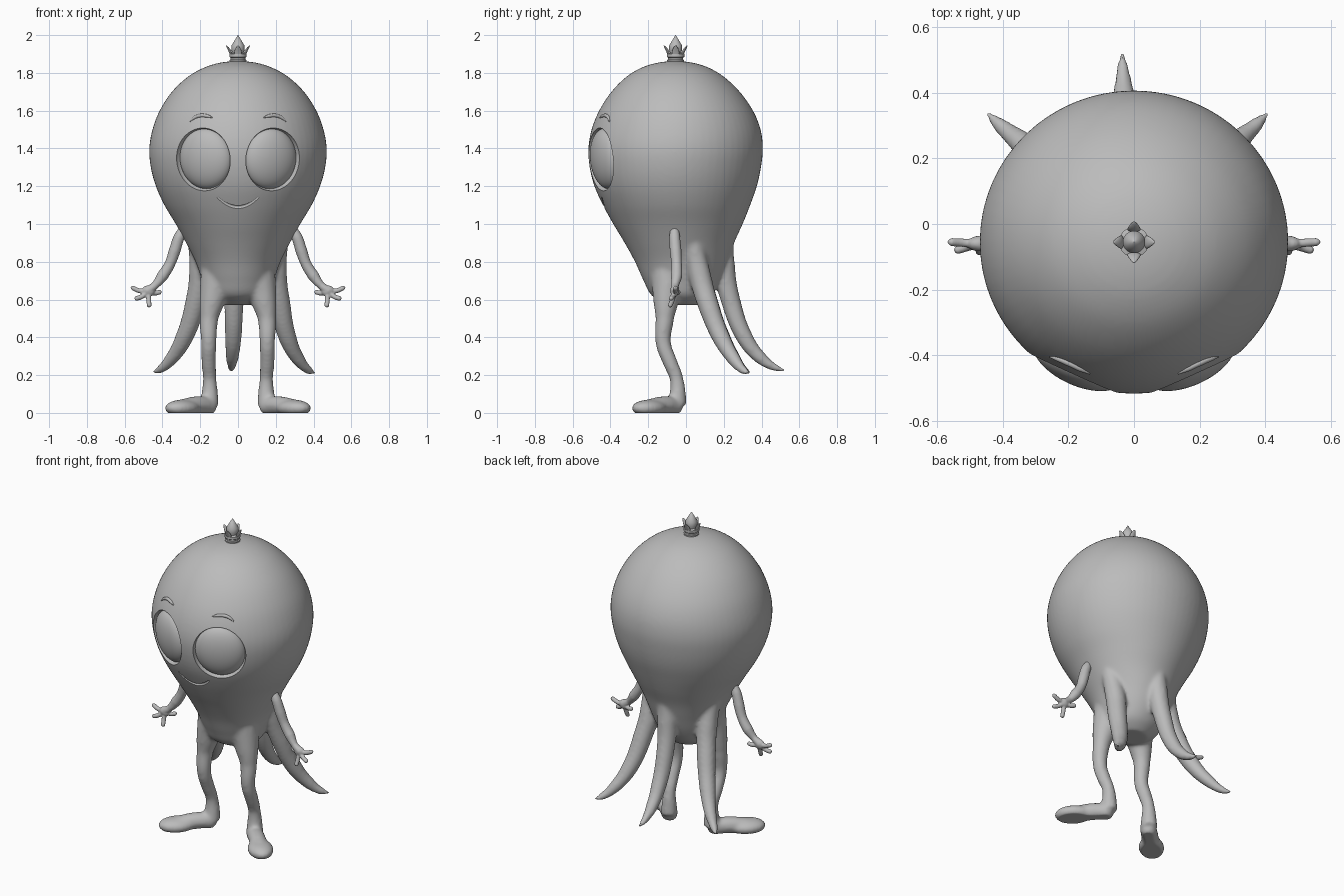
import bpy, bmesh, math
from mathutils import Vector, Matrix

old = bpy.data.objects.get("Cube")
if old:
    bpy.data.objects.remove(old)

clay = bpy.data.materials.new("clay_grey")
clay.use_nodes = True
clay.diffuse_color = (0.5, 0.5, 0.5, 1)
clay.node_tree.nodes["Principled BSDF"].inputs["Base Color"].default_value = (0.5, 0.5, 0.5, 1)


def add(name, mesh, angle=180):
    """Link a mesh as a smooth, coloured object."""
    ob = bpy.data.objects.new(name, mesh)
    bpy.context.scene.collection.objects.link(ob)
    mesh.materials.clear()
    mesh.materials.append(clay)
    mesh.shade_smooth()
    if angle < 180:
        mesh.set_sharp_from_angle(angle=math.radians(angle))
    return ob


def bake(ob):
    """Mesh of the object with its modifiers applied."""
    deps = bpy.context.evaluated_depsgraph_get()
    deps.update()
    return bpy.data.meshes.new_from_object(ob.evaluated_get(deps))


def to_mesh(bm, name):
    bmesh.ops.recalc_face_normals(bm, faces=bm.faces)
    mesh = bpy.data.meshes.new(name)
    bm.to_mesh(mesh)
    bm.free()
    return mesh


def tube(points):
    """Round tapering tube through (x, y, z, radius) points."""
    curve = bpy.data.curves.new("path", 'CURVE')
    curve.dimensions = '3D'
    curve.bevel_depth, curve.bevel_resolution = 1, 6
    curve.resolution_u, curve.use_fill_caps = 8, True
    spline = curve.splines.new('BEZIER')
    spline.bezier_points.add(len(points) - 1)
    for bp, (x, y, z, r) in zip(spline.bezier_points, points):
        bp.co, bp.radius = (x, y, z), r
        bp.handle_left_type = bp.handle_right_type = 'AUTO'
    ob = bpy.data.objects.new("path", curve)
    bpy.context.scene.collection.objects.link(ob)
    mesh = bake(ob)
    bpy.data.objects.remove(ob)
    bm = bmesh.new()
    bm.from_mesh(mesh)
    bmesh.ops.remove_doubles(bm, verts=bm.verts, dist=0.0001)
    return to_mesh(bm, "tube")


def ellipsoid(centre, radii, rot=Matrix()):
    bm = bmesh.new()
    mat = Matrix.Translation(centre) @ rot @ Matrix.Diagonal((*radii, 1))
    bmesh.ops.create_uvsphere(bm, u_segments=64, v_segments=32, radius=1, matrix=mat)
    return to_mesh(bm, "ellipsoid")


def loft(rows, steps=1, sides=64):
    """Stack of elliptical rings from (z, half width, front y, back y) rows."""
    rows = [Vector(r) for r in rows]
    pad = [rows[0]] + rows + [rows[-1]]
    rings = []
    for a, b, c, d in zip(pad, pad[1:], pad[2:], pad[3:]):
        for i in range(steps):
            t = i / steps
            rings.append(b + ((c - a) * t + (2 * a - 5 * b + 4 * c - d) * t * t
                              + (3 * b - a - 3 * c + d) * t ** 3) / 2)
    rings.append(rows[-1])
    bm = bmesh.new()
    prev = None
    for z, rx, front, back in rings:
        cur = []
        for k in range(sides):
            a = math.tau * k / sides
            y = (front + back) / 2 + (back - front) / 2 * math.sin(a)
            cur.append(bm.verts.new((rx * math.cos(a), y, z)))
        if prev:
            for k in range(sides):
                n = (k + 1) % sides
                bm.faces.new((prev[k], prev[n], cur[n], cur[k]))
        else:
            bm.faces.new(cur)
        prev = cur
    bm.faces.new(prev)
    return to_mesh(bm, "loft")


def fuse(name, meshes, voxel, iterations):
    """Melt overlapping meshes into one soft skin."""
    bm = bmesh.new()
    for m in meshes:
        bm.from_mesh(m)
    ob = add(name, to_mesh(bm, name))
    mod = ob.modifiers.new("melt", 'REMESH')
    mod.mode, mod.voxel_size = 'VOXEL', voxel
    mod = ob.modifiers.new("soften", 'SMOOTH')
    mod.iterations = iterations
    mesh = bake(ob)
    bpy.data.objects.remove(ob)
    for v in mesh.vertices:          # soles stand flat on the floor
        v.co.z = max(v.co.z, 0)
    return add(name, mesh)


def mirrored(points, side):
    return [(p[0] * side, *p[1:]) for p in points]


# Head and torso
torso = loft([
    (0.57, 0.09, -0.09, 0.07), (0.62, 0.16, -0.18, 0.13), (0.7, 0.19, -0.225, 0.18),
    (0.8, 0.225, -0.27, 0.22), (0.9, 0.275, -0.325, 0.255), (1.0, 0.33, -0.385, 0.3),
    (1.1, 0.39, -0.44, 0.34), (1.2, 0.435, -0.485, 0.375), (1.3, 0.462, -0.51, 0.397),
    (1.4, 0.47, -0.517, 0.407), (1.5, 0.453, -0.5, 0.395), (1.6, 0.415, -0.46, 0.355),
    (1.7, 0.35, -0.395, 0.285), (1.78, 0.265, -0.315, 0.2), (1.83, 0.175, -0.23, 0.115),
    (1.855, 0.09, -0.145, 0.03), (1.863, 0.01, -0.065, -0.05)], steps=6)
parts = [torso]

# Legs and splayed feet
leg = [(0.1, -0.09, 0.74, 0.1), (0.135, -0.105, 0.6, 0.07), (0.153, -0.112, 0.5, 0.049),
       (0.155, -0.12, 0.37, 0.041), (0.155, -0.085, 0.27, 0.039), (0.15, -0.05, 0.18, 0.036),
       (0.15, -0.045, 0.04, 0.05)]
foot = [(0.135, -0.03, 0.035, 0.025), (0.15, -0.05, 0.035, 0.048), (0.21, -0.11, 0.04, 0.05),
        (0.29, -0.19, 0.025, 0.05)]
for s in (1, -1):
    toe = Matrix.Rotation(math.radians(-43 * s), 4, 'Z')
    parts += [tube(mirrored(leg, s)), tube(mirrored(foot, s)),
              ellipsoid((0.295 * s, -0.195, 0.025), (0.075, 0.108, 0.045),
                        Matrix.Rotation(math.radians(45 * s), 4, 'Z'))]

# Trailing tentacles
side_tentacle = [(0.22, 0.03, 0.95, 0.05), (0.2, 0.07, 0.74, 0.06), (0.222, 0.115, 0.58, 0.056),
                 (0.262, 0.185, 0.4, 0.048), (0.315, 0.25, 0.29, 0.037),
                 (0.375, 0.305, 0.225, 0.023), (0.41, 0.34, 0.21, 0.008)]
back_tentacle = [(0, 0.2, 0.95, 0.05), (-0.01, 0.2, 0.78, 0.06), (-0.02, 0.235, 0.6, 0.052),
                 (-0.025, 0.31, 0.4, 0.045), (-0.03, 0.385, 0.3, 0.036),
                 (-0.034, 0.465, 0.243, 0.022), (-0.036, 0.525, 0.225, 0.008)]
other = [(-x - max(0, 0.6 - z) * 0.1, y, z + 0.005, r) for x, y, z, r in side_tentacle]
parts += [tube(p) for p in (side_tentacle, other, back_tentacle)]
body = fuse("body", parts, 0.01, 12)


def on_skin(x, z):
    hit, point, normal, _ = body.ray_cast((x, -2, z), (0, 1, 0))
    return point, normal


# Eye sockets, eyeballs and brows
cutters = []
for s, label in ((1, "left"), (-1, "right")):
    p, n = on_skin(0.194 * s, 1.34)
    turn = n.to_track_quat('Z', 'Y').to_matrix().to_4x4()
    cutters.append(ellipsoid(p - n * 0.02, (0.156, 0.168, 0.09), turn))
    add(label + "_eyeball", ellipsoid(p - n * 0.06, (0.148, 0.161, 0.072), turn))
    brow = [(*on_skin(x * s, z)[0], r) for x, z, r in
            ((0.135, 1.563, 0.003), (0.165, 1.572, 0.009), (0.205, 1.573, 0.01),
             (0.235, 1.56, 0.008), (0.255, 1.542, 0.003))]
    add(label + "_brow", tube(brow))

# Smile groove
smile = []
for i in range(13):
    u = i / 6 - 1
    smile.append((*on_skin(0.108 * u, 1.09 + 0.053 * u * u)[0], 0.009 - 0.004 * u * u))
cutters.append(tube(smile))

for mesh in cutters:
    cutter = add("cutter", mesh)
    cutter.hide_render = True
    mod = body.modifiers.new("cut", 'BOOLEAN')
    mod.operation, mod.solver, mod.object = 'DIFFERENCE', 'EXACT', cutter
    cut = bake(body)
    body.modifiers.clear()
    body.data = cut
    bpy.data.objects.remove(cutter)
body.data.shade_smooth()
body.data.set_sharp_from_angle(angle=math.radians(40))

# Arms with a palm, three fingers and a thumb
arm = [(0.28, -0.06, 0.99, 0.02), (0.312, -0.06, 0.93, 0.029), (0.335, -0.055, 0.86, 0.031),
       (0.36, -0.05, 0.79, 0.028), (0.4, -0.05, 0.725, 0.03), (0.44, -0.058, 0.675, 0.02),
       (0.48, -0.06, 0.645, 0.024), (0.5, -0.06, 0.63, 0.012)]
tips = [(0.558, -0.055, 0.662), (0.54, -0.08, 0.605), (0.47, -0.085, 0.566), (0.412, -0.04, 0.64)]
palm = Vector((0.475, -0.06, 0.645))
for s, label in ((1, "left"), (-1, "right")):
    pieces = [tube(mirrored(arm, s)), ellipsoid((palm.x * s, palm.y, palm.z), (0.034, 0.022, 0.03))]
    for tip in tips:
        tip = Vector(tip)
        bend = palm.lerp(tip, 0.55) - Vector((0, 0, 0.008))
        finger = [(*palm, 0.014), (*bend, 0.013), (*tip, 0.0125), (*(tip + (tip - bend) * 0.25), 0.005)]
        pieces.append(tube(mirrored(finger, s)))
    fuse(label + "_arm", pieces, 0.004, 4)

# Crown: band, pointed bud and four flared petals
def turned(name, profile, angle):
    add(name, loft([(z, r, -0.055 - r, -0.055 + r) for z, r in profile], sides=32), angle)


turned("crown_band", [(1.85, 0.043), (1.868, 0.045), (1.872, 0.04), (1.88, 0.04),
                      (1.885, 0.046), (1.9, 0.046), (1.905, 0.03)], 40)
turned("crown_bud", [(1.89, 0.025), (1.92, 0.034), (1.945, 0.034), (1.965, 0.022), (2.0, 0.001)], 60)
for k in range(4):
    bm = bmesh.new()
    bmesh.ops.create_uvsphere(bm, u_segments=20, v_segments=12, radius=1)
    for v in bm.verts:
        t = (v.co.z + 1) / 2
        v.co = (0.036 + 0.026 * t * t + 0.008 * v.co.x, 0.026 * v.co.y * (1 - 0.55 * t), 1.885 + 0.06 * t)
    bm.transform(Matrix.Translation((0, -0.055, 0)) @ Matrix.Rotation(math.pi / 2 * k, 4, 'Z'))
    add("crown_petal", to_mesh(bm, "petal"))
